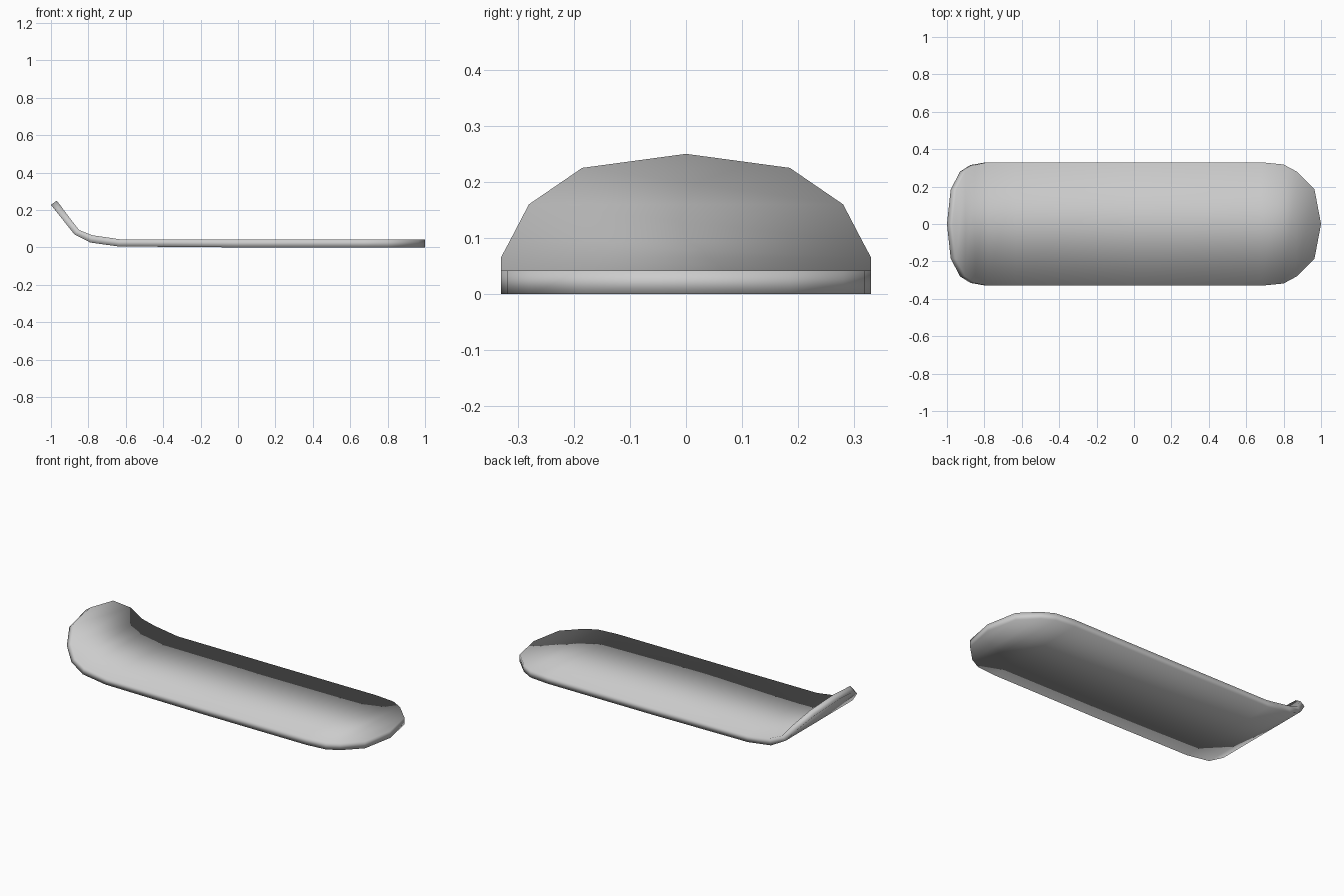
import bpy
import bmesh

if "Cube" in bpy.data.objects:
    bpy.data.objects.remove(bpy.data.objects["Cube"])

# Cross stations along the board: half width, underside (x, z), upper side (x, z)
STATIONS = [
    (0.000, (-1.00, 0.227), (-0.970, 0.250)),
    (0.185, (-0.98, 0.202), (-0.950, 0.225)),
    (0.280, (-0.93, 0.139), (-0.902, 0.160)),
    (0.315, (-0.875, 0.070), (-0.850, 0.093)),
    (0.330, (-0.79, 0.026), (-0.780, 0.065)),
    (0.330, (-0.64, 0.005), (-0.630, 0.043)),
    (0.330, (0.00, 0.000), (0.00, 0.042)),
    (0.330, (0.68, 0.000), (0.68, 0.042)),
    (0.318, (0.80, 0.000), (0.80, 0.042)),
    (0.280, (0.87, 0.000), (0.87, 0.042)),
    (0.185, (0.965, 0.000), (0.965, 0.042)),
    (0.000, (1.00, 0.000), (1.00, 0.042)),
]

bm = bmesh.new()


def row(half, p):
    """Left and right vertices of a station (one shared vertex at a tip)."""
    if half == 0:
        v = bm.verts.new((p[0], 0, p[1]))
        return v, v
    return tuple(bm.verts.new((p[0], s * half, p[1])) for s in (-1, 1))


def face(*verts):
    """Face that drops repeated tip vertices."""
    bm.faces.new(list(dict.fromkeys(verts)))


# Upper skin, underside and rim of the curled deck
under = [row(h, b) for h, b, t in STATIONS]
upper = [row(h, t) for h, b, t in STATIONS]
for i in range(len(STATIONS) - 1):
    (b0, b1), (c0, c1) = under[i], under[i + 1]
    (t0, t1), (u0, u1) = upper[i], upper[i + 1]
    face(t0, u0, u1, t1)
    face(b0, b1, c1, c0)
    face(b0, c0, u0, t0)
    face(b1, t1, u1, c1)

bmesh.ops.recalc_face_normals(bm, faces=bm.faces)
mesh = bpy.data.meshes.new("board_deck")
bm.to_mesh(mesh)
bm.free()
mesh.shade_smooth()
deck = bpy.data.objects.new("board_deck", mesh)
bpy.context.collection.objects.link(deck)
